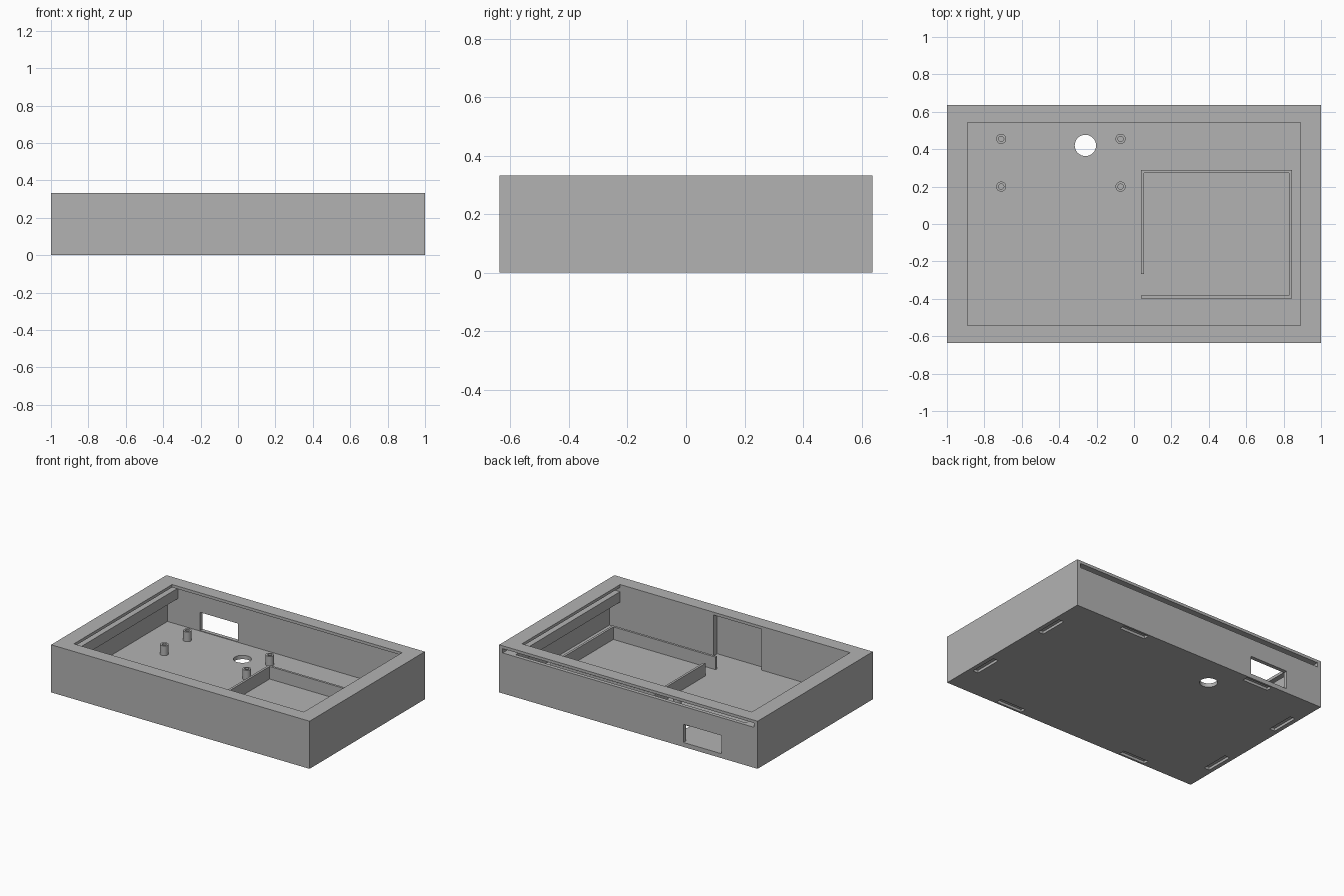
import bpy

cube = bpy.data.objects.get("Cube")
if cube:
    bpy.data.objects.remove(cube, do_unlink=True)

grey = bpy.data.materials.new("plain_grey")
grey.use_nodes = True
COLOUR = (0.45, 0.45, 0.45, 1)
grey.diffuse_color = COLOUR
grey.node_tree.nodes["Principled BSDF"].inputs["Base Color"].default_value = COLOUR


def box(name, x, y, z):
    """Box from (min, max) pairs on each axis."""
    bpy.ops.mesh.primitive_cube_add(size=1)
    ob = bpy.context.object
    ob.name = name
    for v in ob.data.vertices:
        for axis, (low, high) in enumerate((x, y, z)):
            v.co[axis] = high if v.co[axis] > 0 else low
    ob.data.materials.append(grey)
    return ob


def cylinder(name, x, y, radius, z):
    bpy.ops.mesh.primitive_cylinder_add(vertices=32, radius=radius, depth=z[1] - z[0],
                                        location=(x, y, (z[0] + z[1]) / 2))
    ob = bpy.context.object
    ob.name = name
    ob.data.materials.append(grey)
    return ob


def cut(target, cutter):
    """Subtract the cutter, then discard it."""
    cutter.hide_render = True
    mod = target.modifiers.new("cut", "BOOLEAN")
    mod.operation = "DIFFERENCE"
    mod.solver = "EXACT"
    mod.object = cutter
    bpy.ops.object.select_all(action="DESELECT")
    bpy.context.view_layer.objects.active = target
    target.select_set(True)
    bpy.ops.object.modifier_apply(modifier=mod.name)
    bpy.data.objects.remove(cutter, do_unlink=True)


def smooth(ob):
    bpy.ops.object.select_all(action="DESELECT")
    bpy.context.view_layer.objects.active = ob
    ob.select_set(True)
    bpy.ops.object.shade_smooth_by_angle()


W, D, H = 1.0, 0.637, 0.333      # outer half width, half depth, height
T = 0.027                        # wall and floor thickness
OX, OY = 0.89, 0.543             # half size of the top opening
IX, IY = W - T, D - T            # inner faces of the walls
SLOT = (0.283, 0.313)            # height range of the lid groove

# Case: outer block with hollow, opening and lid slot through the back
case = box("case", (-W, W), (-D, D), (0, H))
cut(case, box("hollow", (-IX, IX), (-OY, IY), (T, SLOT[1])))
cut(case, box("opening", (-OX, OX), (-OY, OY), (0.2, 0.4)))
cut(case, box("lid_slot", (-IX, IX), (0.5, 0.8), SLOT))

# Shallow pocket in the thick front wall
cut(case, box("front_pocket", (-0.205, 0.167), (-OY - 0.04, -0.4), (T, SLOT[1])))

# Connector window in the back wall and cable hole in the floor
cut(case, box("window", (-0.72, -0.426), (0.55, 0.8), (0.031, 0.158)))
cut(case, cylinder("cable_hole", -0.26, 0.42, 0.057, (-0.1, 0.1)))

# Eight shallow foot recesses under the base
for sx in (-1, 1):
    for sy in (-1, 1):
        for cx, cy, hx, hy in ((0.95, 0.32, 0.02, 0.1), (0.505, 0.603, 0.1, 0.02)):
            cx, cy = cx * sx, cy * sy
            cut(case, box("foot_recess", (cx - hx, cx + hx), (cy - hy, cy + hy), (-0.1, 0.018)))
smooth(case)

# Side rails that carry the sliding lid
box("left_lid_rail", (OX, IX), (-OY, IY), (0.21, SLOT[0]))
box("right_lid_rail", (-IX, -OX), (-OY, IY), (0.21, SLOT[0]))

# Low divider walls around the compartment, open at one corner
x0, x1, y0, y1, t = 0.037, 0.845, -0.397, 0.29, 0.016
low = (T, 0.115)
box("divider_back", (x0, x1), (y1 - t, y1), low)
box("divider_front", (x0, x1), (y0, y0 + t), low)
box("divider_left", (x1 - t, x1), (y0 + t, y1 - t), low)
box("divider_right", (x0, x0 + t), (-0.268, y1 - t), low)

# Hollow screw posts
for x in (-0.71, -0.072):
    for y in (0.455, 0.2):
        post = cylinder("screw_post", x, y, 0.027, (T, 0.095))
        cut(post, cylinder("post_bore", x, y, 0.014, (0.04, 0.2)))
        smooth(post)
